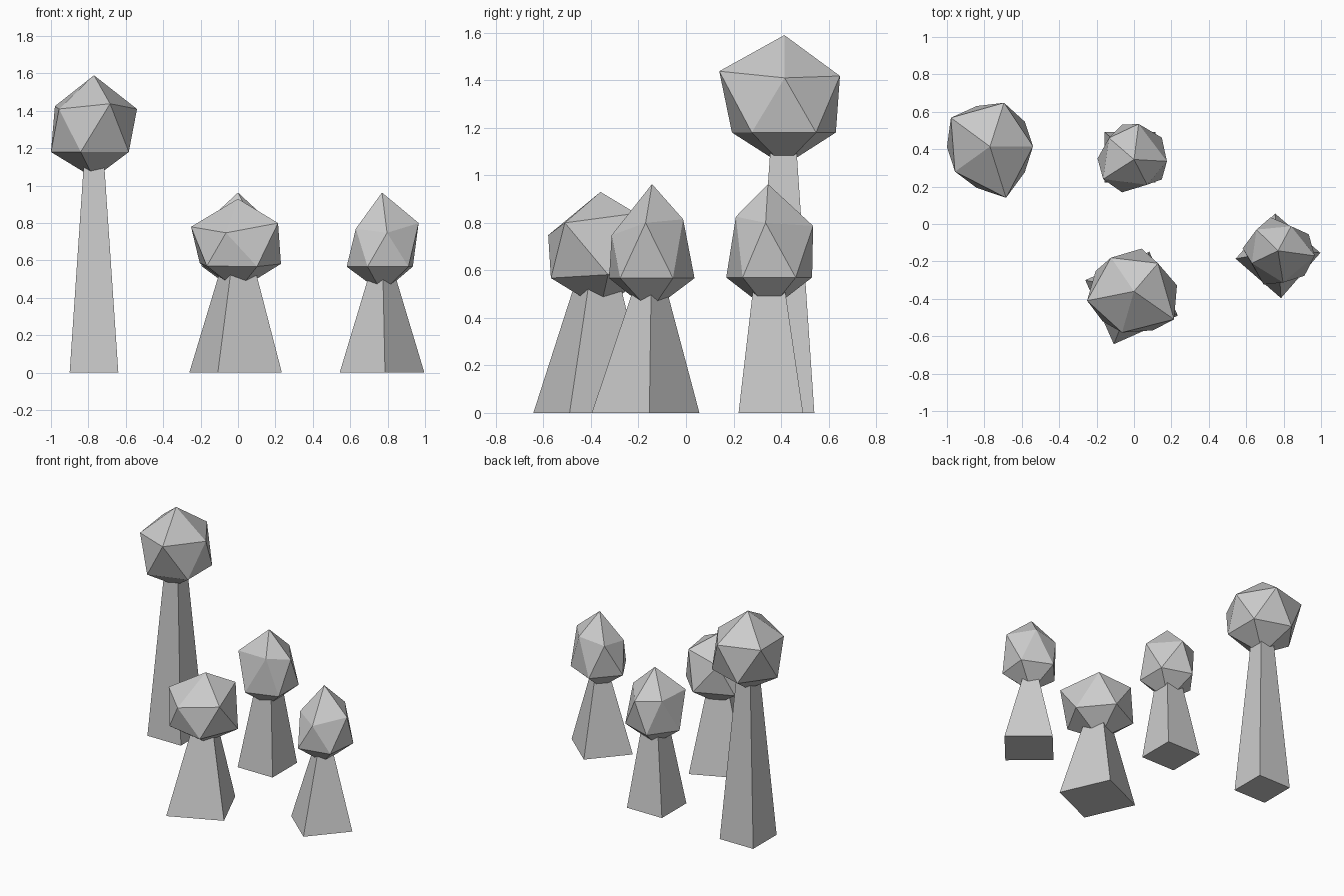
import bpy, bmesh
from math import sin, cos, radians


def ring(cx, cy, z, radius, sides, start):
    return [(cx + radius * cos(radians(start + 360 * i / sides)),
             cy + radius * sin(radians(start + 360 * i / sides)), z) for i in range(sides)]


def build(name, verts, faces):
    mesh = bpy.data.meshes.new(name)
    mesh.from_pydata(verts, [], faces)
    bm = bmesh.new()
    bm.from_mesh(mesh)
    bmesh.ops.recalc_face_normals(bm, faces=bm.faces)
    bm.to_mesh(mesh)
    bm.free()
    bpy.context.collection.objects.link(bpy.data.objects.new(name, mesh))


# Trunk: square, tapering upwards into the crown
def trunk(name, base, top, turn):
    verts = ring(*base[:2], 0, base[2], 4, turn) + ring(*top, 4, turn)
    sides = [(i, (i + 1) % 4, 4 + (i + 1) % 4, 4 + i) for i in range(4)]
    build(name, verts, sides + [(3, 2, 1, 0), (4, 5, 6, 7)])


# Crown: icosahedron with uneven upper corners and a regular lower ring
def crown(name, apex, upper, lower, tilt=0):
    cx, cy, z, r, start = lower
    low = [(x, y, h + tilt * (y - cy)) for x, y, h in ring(cx, cy, z, r, 5, start)]
    verts = [apex] + upper + low + [(cx, cy, z - 0.14)]
    faces = []
    for i in range(5):
        j = (i + 1) % 5
        faces += [(0, 1 + i, 1 + j), (1 + i, 6 + i, 1 + j),
                  (1 + j, 6 + i, 6 + j), (11, 6 + j, 6 + i)]
    build(name, verts, faces)


# Tall tree, back left
trunk("tall_trunk", (-0.77, 0.41, 0.184), (-0.77, 0.41, 1.16, 0.073), 45)
crown("tall_crown", (-0.77, 0.414, 1.59),
      [(-0.54, 0.415, 1.41), (-0.695, 0.648, 1.418), (-0.979, 0.568, 1.425),
       (-0.957, 0.28, 1.41), (-0.684, 0.14, 1.438)],
      (-0.77, 0.412, 1.18, 0.23, 36))

# Front tree
trunk("front_trunk", (-0.013, -0.395, 0.265), (0, -0.37, 0.60, 0.085), -21)
crown("front_crown", (0, -0.36, 0.93),
      [(0.214, -0.51, 0.80), (0.128, -0.21, 0.84), (-0.123, -0.18, 0.80),
       (-0.251, -0.41, 0.78), (-0.064, -0.58, 0.748)],
      (0, -0.36, 0.58, 0.232, 8), 0.06)

# Back tree
trunk("back_trunk", (-0.022, 0.357, 0.192), (-0.005, 0.348, 0.60, 0.08), 45)
crown("back_crown", (0, 0.345, 0.963),
      [(0.176, 0.335, 0.80), (0.025, 0.535, 0.787), (-0.134, 0.46, 0.80),
       (-0.165, 0.24, 0.81), (0.07, 0.21, 0.826)],
      (-0.005, 0.35, 0.57, 0.19, 36))

# Right tree
trunk("right_trunk", (0.77, -0.17, 0.227), (0.77, -0.15, 0.57, 0.055), 4)
crown("right_crown", (0.77, -0.143, 0.963),
      [(0.966, -0.17, 0.80), (0.84, -0.012, 0.815), (0.655, -0.03, 0.79),
       (0.63, -0.21, 0.77), (0.797, -0.313, 0.748)],
      (0.77, -0.15, 0.567, 0.19, 30))
